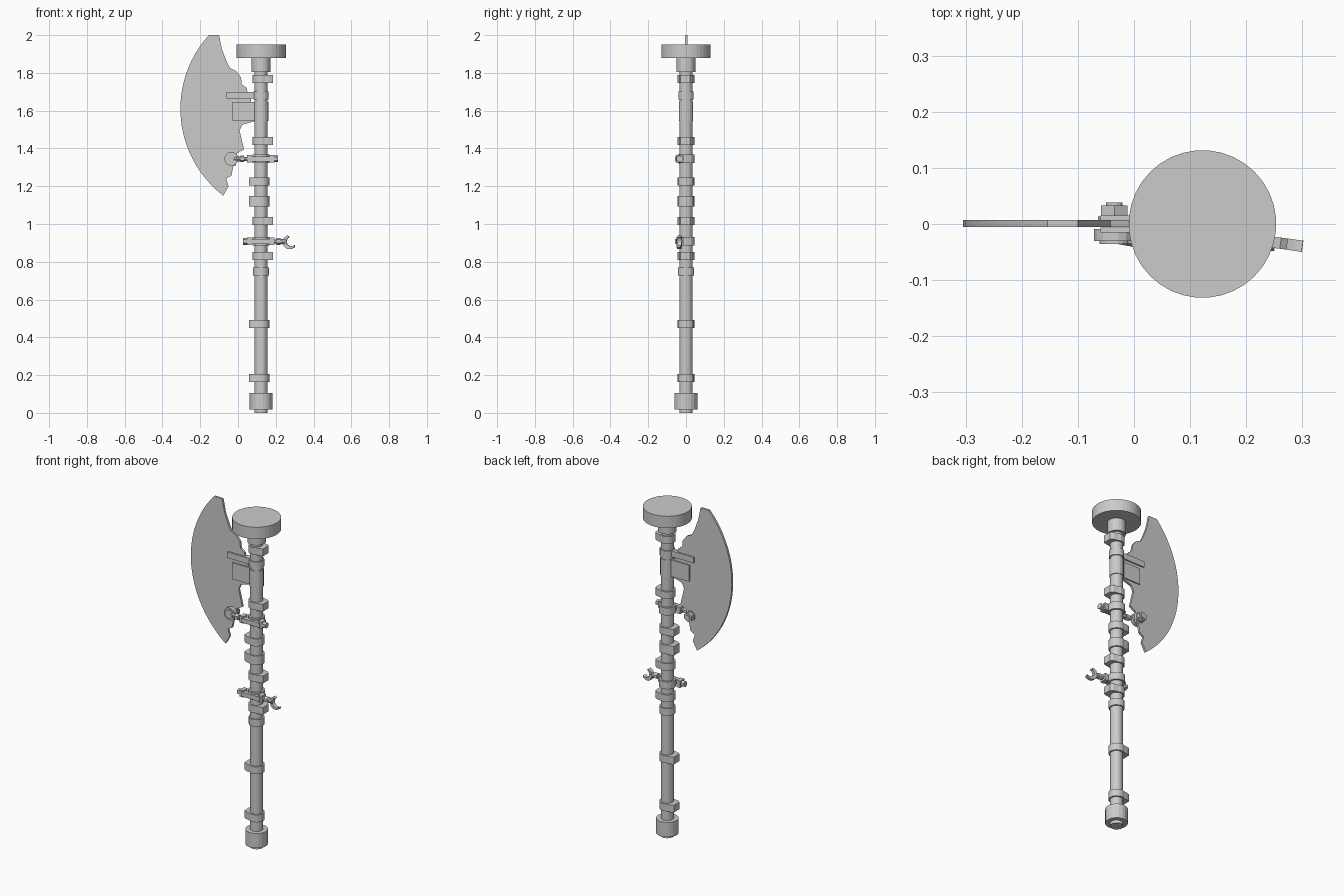
import bpy, bmesh
from math import sin, cos, pi, radians
from mathutils import Matrix, Vector

if "Cube" in bpy.data.objects:
    bpy.data.objects.remove(bpy.data.objects["Cube"])

CX = 0.122  # shaft axis


def prism(name, pts, depth, matrix):
    """Extrude a 2D outline along local z, centred, then place it."""
    bm = bmesh.new()
    lo = [bm.verts.new((x, y, -depth / 2)) for x, y in pts]
    hi = [bm.verts.new((x, y, depth / 2)) for x, y in pts]
    n = len(pts)
    bm.faces.new(lo[::-1])
    bm.faces.new(hi)
    for i in range(n):
        bm.faces.new((lo[i], lo[(i + 1) % n], hi[(i + 1) % n], hi[i]))
    bmesh.ops.recalc_face_normals(bm, faces=bm.faces)
    bm.transform(matrix)
    me = bpy.data.meshes.new(name)
    bm.to_mesh(me)
    bm.free()
    ob = bpy.data.objects.new(name, me)
    bpy.context.collection.objects.link(ob)
    return ob


def circle(r, n):
    return [(r * cos(2 * pi * (i + .5) / n), r * sin(2 * pi * (i + .5) / n)) for i in range(n)]


def cyl(name, a, b, r, n=16):
    a, b = Vector(a), Vector(b)
    d = b - a
    m = Matrix.Translation((a + b) / 2) @ d.to_track_quat('Z', 'Y').to_matrix().to_4x4()
    return prism(name, circle(r, n), d.length, m)


def post(name, z0, z1, r, n=16):
    return cyl(name, (CX, 0, z0), (CX, 0, z1), r, n)


def box(name, x, y, z):
    pts = [(x[0], y[0]), (x[1], y[0]), (x[1], y[1]), (x[0], y[1])]
    return prism(name, pts, z[1] - z[0], Matrix.Translation((0, 0, sum(z) / 2)))


# 2D x/z outlines stand upright with their depth along y
UPRIGHT = Matrix.Rotation(pi / 2, 4, 'X')

# Shaft, pommel and hammer disc
post("shaft", 0.01, 1.85, 0.035)
post("pommel", 0.018, 0.105, 0.061, 20)
post("pommel_tip", 0.0, 0.03, 0.036, 16)
post("neck", 1.805, 1.885, 0.05, 20)
post("head_disc", 1.88, 1.95, 0.1315, 36)


# Band with a squared lug on one side of the shaft
def band(z, side, h=0.043):
    pts = [(0.044 * cos(radians(a)), 0.044 * sin(radians(a))) for a in range(60, 301, 24)]
    pts += [(0.04, -0.037), (0.063, -0.03), (0.063, 0.022), (0.05, 0.032)]
    turn = Matrix.Rotation(0 if side > 0 else pi, 4, 'Z')
    prism("shaft_band", pts, h, Matrix.Translation((CX, 0, z)) @ turn)


for z, side in ((1.767, 1), (1.44, 1), (1.226, -1), (1.015, 1), (0.83, 1), (0.47, -1), (0.185, -1)):
    band(z, side)
band(1.12, -1, 0.054)
post("plain_band", 0.728, 0.77, 0.043)

# Broken crescent blade: notched back edge plus a circular cutting edge
back = [(-.10, 2.0), (-.085, 1.925), (-.058, 1.855), (-.042, 1.825), (-.01, 1.81), (.016, 1.777),
        (.02, 1.74), (.046, 1.72), (.05, 1.70), (.09, 1.70), (.09, 1.667), (.07, 1.665),
        (.07, 1.645), (.09, 1.645), (.09, 1.545), (.022, 1.525), (.008, 1.495), (.032, 1.395),
        (-.005, 1.375), (-.01, 1.31), (-.025, 1.305), (-.035, 1.255), (-.063, 1.24), (-.05, 1.2)]
edge = []
for i in range(25):
    a = radians(-52.5 + (52.5 + 42.3) * i / 24)
    edge.append((0.275 - 0.58 * cos(a), 1.61 + 0.58 * sin(a)))
prism("blade", back + edge, 0.013, Matrix.Translation((0, 0.001, 0)) @ UPRIGHT)

# Blade collars and the straps gripping both faces
post("upper_collar", 1.66, 1.702, 0.041)
post("lower_collar", 1.545, 1.647, 0.039)
for s in (-1, 1):
    y = sorted((s * 0.006, s * 0.015))
    box("upper_strap", (-0.06, CX - 0.02), y, (1.665, 1.70))
    box("lower_strap", (-0.03, CX - 0.02), y, (1.548, 1.645))


# Pipe clamp: ring, two lugs, cross bar and a bolt in front of the shaft
def clamp(z, x0, x1):
    post("clamp_ring", z - 0.022, z + 0.022, 0.046)
    for x in (0.047, 0.167):
        box("clamp_lug", (x, x + 0.025), (-0.052, -0.012), (z - 0.02, z + 0.02))
    box("clamp_bar", (0.06, 0.18), (-0.058, -0.03), (z - 0.013, z + 0.013))
    cyl("clamp_bolt", (x0, -0.034, z), (x1, -0.034, z), 0.011, 10)
    for x in (x0, x1 - 0.02):
        cyl("bolt_nut", (x, -0.034, z), (x + 0.02, -0.034, z), 0.018, 6)


clamp(1.345, 0.012, 0.213)
clamp(0.908, 0.027, 0.225)

# Upper clamp: eye bolt pinned through the blade
KX, KZ = -0.035, 1.345
cyl("eye_rod", (KX, -0.022, KZ), (0.03, -0.034, KZ), 0.013, 10)
for name, y0, y1, r, n in (("pin_head", -0.03, -0.009, 0.037, 16), ("pin_cap", -0.036, -0.03, 0.027, 16),
                           ("pin_washer", 0.006, 0.013, 0.03, 16), ("pin_nut", 0.012, 0.033, 0.027, 6),
                           ("pin_end", 0.03, 0.038, 0.015, 12)):
    cyl(name, (KX, y0, KZ), (KX, y1, KZ), r, n)

# Lower clamp: winged nut, a crescent opening outward
cyl("wing_stem", (0.215, -0.034, 0.908), (0.25, -0.035, 0.906), 0.014, 10)
wing = []
for r, seq, c in ((0.038, range(7), 0.0), (0.026, range(6, -1, -1), 0.008)):
    for i in seq:
        a = radians(110 + 205 * i / 6)
        wing.append((r * cos(a) + c, r * sin(a) + c * 0.4))
prism("wing_nut", wing, 0.02, Matrix.Translation((0.274, -0.036, 0.904))
      @ Matrix.Rotation(radians(-8), 4, 'Z') @ UPRIGHT)
